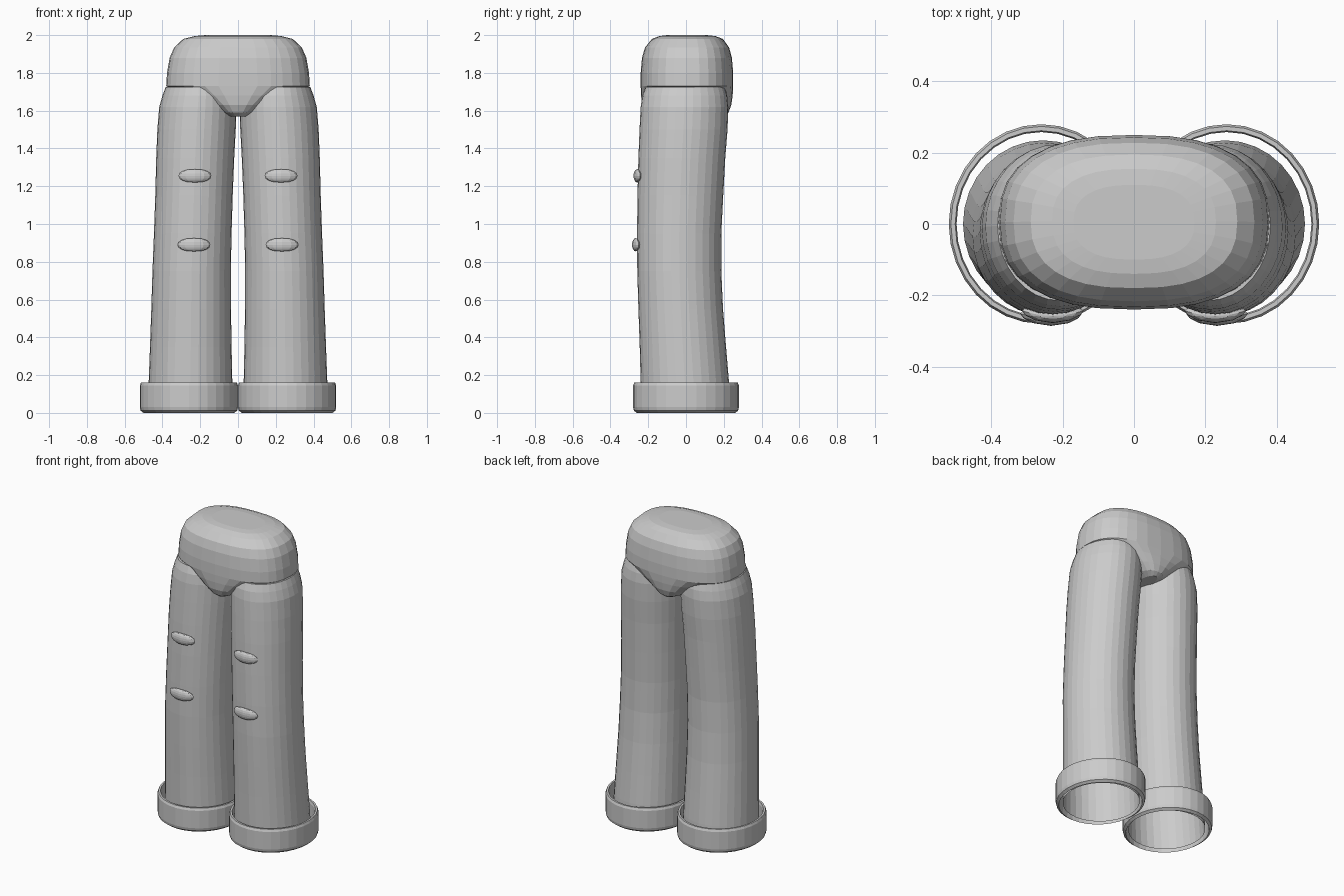
import bpy, bmesh, math

if "Cube" in bpy.data.objects:
    bpy.data.objects.remove(bpy.data.objects["Cube"])

cloth = bpy.data.materials.new("grey_cloth")
cloth.diffuse_color = (0.6, 0.6, 0.6, 1)
cloth.use_nodes = True
cloth.node_tree.nodes["Principled BSDF"].inputs["Base Color"].default_value = cloth.diffuse_color
SIDES = 32


def finish(name, bm):
    bmesh.ops.recalc_face_normals(bm, faces=bm.faces)
    mesh = bpy.data.meshes.new(name)
    bm.to_mesh(mesh)
    bm.free()
    mesh.materials.append(cloth)
    obj = bpy.data.objects.new(name, mesh)
    bpy.context.collection.objects.link(obj)
    return obj


def loft(name, rows, power=2.0, cap_top=False, cap_bottom=False, closed=False):
    """Skin rounded rings given as (z, x min, x max, y min, y max)."""
    bm = bmesh.new()
    rings = []
    for z, x0, x1, y0, y1 in rows:
        ring = []
        for i in range(SIDES):
            a = 2 * math.pi * i / SIDES
            c, s = math.cos(a), math.sin(a)
            x = math.copysign(abs(c) ** (2 / power), c)
            y = math.copysign(abs(s) ** (2 / power), s)
            ring.append(bm.verts.new(((x0 + x1) / 2 + x * (x1 - x0) / 2,
                                      (y0 + y1) / 2 + y * (y1 - y0) / 2, z)))
        rings.append(ring)
    pairs = list(zip(rings, rings[1:]))
    if closed:
        pairs.append((rings[-1], rings[0]))
    for a, b in pairs:
        for i in range(SIDES):
            j = (i + 1) % SIDES
            bm.faces.new((a[i], a[j], b[j], b[i]))
    if cap_top:
        bm.faces.new(rings[-1])
    if cap_bottom:
        bm.faces.new(rings[0])
    return finish(name, bm)


# Hips: rounded waist block narrowing to the crotch
hip_rows = [(1.57, 0.05, -0.19, 0.20), (1.59, 0.10, -0.215, 0.225),
            (1.63, 0.17, -0.232, 0.24), (1.68, 0.27, -0.238, 0.247),
            (1.73, 0.38, -0.24, 0.25), (1.80, 0.376, -0.24, 0.25),
            (1.88, 0.362, -0.233, 0.243), (1.935, 0.338, -0.217, 0.228),
            (1.98, 0.29, -0.18, 0.195), (1.995, 0.23, -0.14, 0.155),
            (2.0, 0.17, -0.10, 0.11)]
loft("hips", [(z, -x, x, y0, y1) for z, x, y0, y1 in hip_rows], 2.5, True, True)

# Leg: gently bowed tube, open at the hem
leg_rows = [(0.01, 0.03, 0.48, -0.235, 0.235), (0.16, 0.03, 0.473, -0.24, 0.228),
            (0.35, 0.034, 0.466, -0.245, 0.212), (0.55, 0.037, 0.459, -0.252, 0.196),
            (0.75, 0.038, 0.453, -0.258, 0.187), (0.95, 0.034, 0.445, -0.259, 0.187),
            (1.15, 0.028, 0.438, -0.257, 0.197), (1.35, 0.020, 0.433, -0.252, 0.208),
            (1.50, 0.012, 0.427, -0.246, 0.220), (1.62, 0.008, 0.417, -0.240, 0.224),
            (1.68, 0.015, 0.400, -0.231, 0.218), (1.725, 0.035, 0.383, -0.215, 0.205)]

# Cuff: thin standing band with a softened outer edge
cuff_rows = [(0.0, 0.020), (0.012, 0.004), (0.03, 0.0), (0.145, 0.0),
             (0.16, 0.006), (0.16, 0.018), (0.145, 0.022), (0.012, 0.022)]

for side, label in ((1, "left"), (-1, "right")):
    def mirrored(x0, x1):
        return (x0, x1) if side > 0 else (-x1, -x0)

    loft(label + "_leg", [(z, *mirrored(a, b), c, d) for z, a, b, c, d in leg_rows],
         cap_top=True)
    loft(label + "_cuff", [(z, *mirrored(i, 0.52 - i), -0.28 + i, 0.28 - i)
                           for z, i in cuff_rows], closed=True)

    # Knee pads: small flattened pills on the front of the leg
    for z, x, y, part in ((1.255, 0.228, -0.258, "upper"), (0.89, 0.233, -0.266, "lower")):
        bm = bmesh.new()
        bmesh.ops.create_uvsphere(bm, u_segments=12, v_segments=8, radius=1)
        for v in bm.verts:
            # blunt ends, bent back along the leg
            px = math.copysign(abs(v.co.x) ** 0.8, v.co.x) * 0.087
            v.co = (side * x + px, y + v.co.y * 0.02 + px * px * 2.0, z + v.co.z * 0.035)
        finish(label + "_" + part + "_knee_pad", bm)
